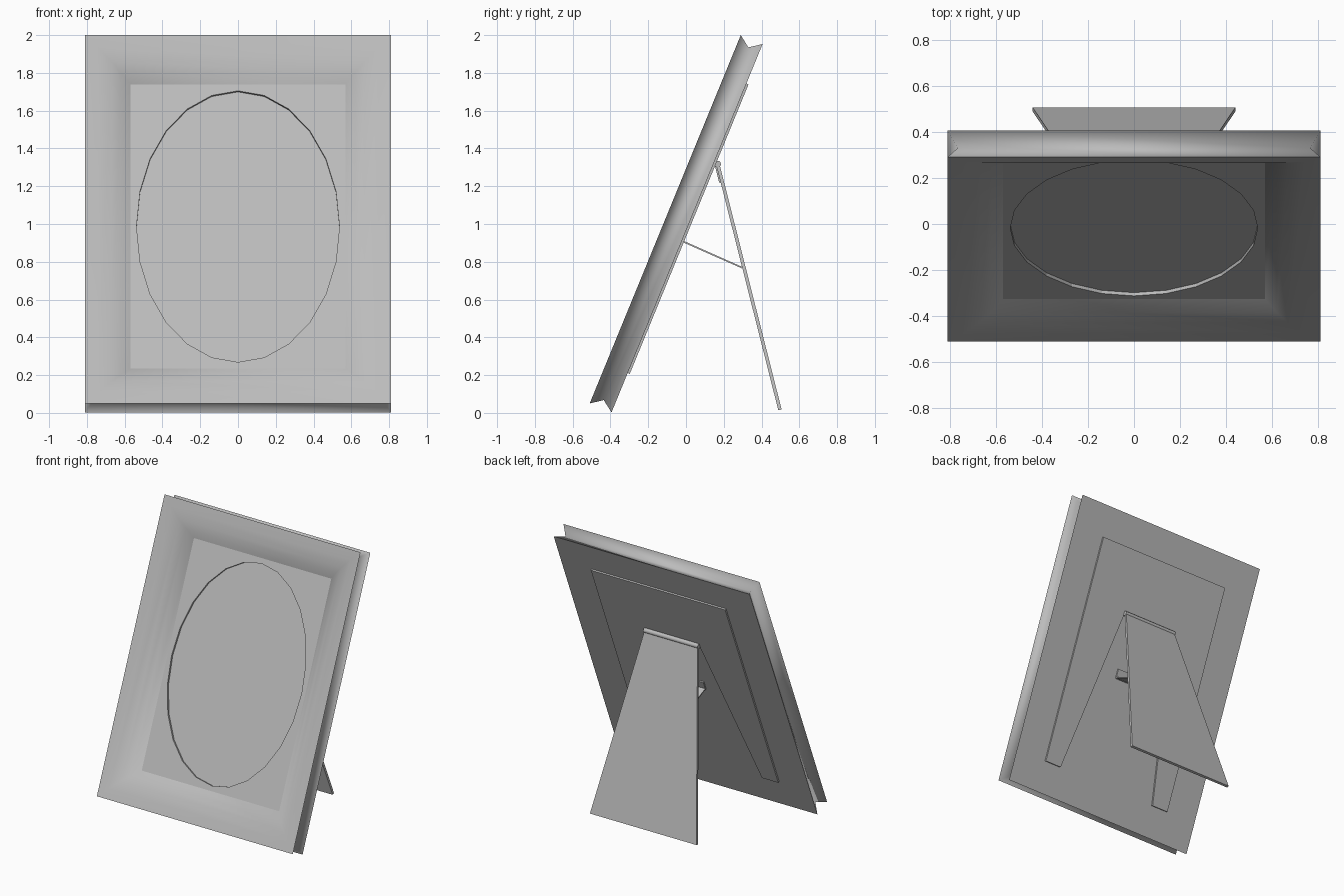
import bpy, bmesh
from math import radians, sin, cos, pi
from mathutils import Matrix

cube = bpy.data.objects.get("Cube")
if cube:
    bpy.data.objects.remove(cube, do_unlink=True)

grey = bpy.data.materials.new("plain grey")
grey.use_nodes = True
grey.diffuse_color = (0.5, 0.5, 0.5, 1)
grey.node_tree.nodes["Principled BSDF"].inputs["Base Color"].default_value = grey.diffuse_color


def placed(y, z, tilt):
    """Local Y runs along the tilted part, local Z is its face normal."""
    return Matrix.Translation((0, y, z)) @ Matrix.Rotation(radians(tilt), 4, 'X')


def finish(name, bm, matrix, smooth=None):
    bmesh.ops.transform(bm, matrix=matrix, verts=bm.verts)
    mesh = bpy.data.meshes.new(name)
    bm.to_mesh(mesh)
    bm.free()
    mesh.materials.append(grey)
    obj = bpy.data.objects.new(name, mesh)
    bpy.context.collection.objects.link(obj)
    if smooth:
        bpy.ops.object.select_all(action='DESELECT')
        obj.select_set(True)
        bpy.context.view_layer.objects.active = obj
        bpy.ops.object.shade_smooth_by_angle(angle=radians(smooth))
    return obj


def prism(name, outline, z0, z1, matrix):
    bm = bmesh.new()
    face = bm.faces.new([bm.verts.new((x, y, z0)) for x, y in outline])
    side = bmesh.ops.extrude_face_region(bm, geom=[face])
    moved = [g for g in side["geom"] if isinstance(g, bmesh.types.BMVert)]
    bmesh.ops.translate(bm, verts=moved, vec=(0, 0, z1 - z0))
    bmesh.ops.recalc_face_normals(bm, faces=bm.faces)
    return finish(name, bm, matrix)


def rect(w, y0, y1):
    return [(-w, y0), (w, y0), (w, y1), (-w, y1)]


def ring(bm, points, z):
    return [bm.verts.new((x, y, z)) for x, y in points]


def bridge(bm, a, b):
    for i in range(len(a)):
        j = (i + 1) % len(a)
        bm.faces.new((a[i], a[j], b[j], b[i]))


W, H = 0.81, 1.054
BORDER, BACK = 0.242, -0.125
lean = placed(-0.11, 1.025, 67.7)

# Moulded border with a V groove around its outer edge and a flat back
profile = [(BORDER, -0.1), (0.19, -0.058), (0.14, -0.03), (0.07, -0.008),
           (0, 0), (0.045, -0.062), (0, BACK)]
bm = bmesh.new()
loops = [ring(bm, rect(W - i, i - H, H - i), z) for i, z in profile]
for a, b in zip(loops, loops[1:]):
    bridge(bm, a, b)
bm.faces.new(loops[-1])
bmesh.ops.recalc_face_normals(bm, faces=bm.faces)
finish("frame_border", bm, lean, smooth=80)

# Mat with a sunken oval
bm = bmesh.new()
SIDES = 24
oval = [(0.537 * sin(2 * pi * k / SIDES), 0.776 * cos(2 * pi * k / SIDES)) for k in range(SIDES)]
outer = ring(bm, rect(W - BORDER, BORDER - H, H - BORDER), -0.1)
rim = ring(bm, oval, -0.1)
edges = [bm.edges.new((l[i - 1], l[i])) for l in (outer, rim) for i in range(len(l))]
bmesh.ops.triangle_fill(bm, edges=edges, use_beauty=True, normal=(0, 0, 1))
floor = ring(bm, oval, -0.115)
bridge(bm, rim, floor)
bm.faces.new(floor)
bmesh.ops.recalc_face_normals(bm, faces=bm.faces)
if max(bm.faces, key=lambda f: f.calc_area()).normal.z < 0:
    bmesh.ops.reverse_faces(bm, faces=bm.faces)
finish("oval_mat", bm, lean)

# Back plate, cut out where the stand folds in
half = [(0.555, 0.828), (0.555, -0.828), (0.42, -0.828), (0.22, 0.37)]
plate = half + [(-x, y) for x, y in reversed(half)]
prism("back_plate", plate, BACK - 0.012, BACK + 0.002, lean)

# Folding stand, hinged at its top
stand = placed(0.17, 1.31, 104.2)
LENGTH = 1.335
prism("stand", [(-0.44, -LENGTH), (0.44, -LENGTH), (0.22, 0), (-0.22, 0)], -0.009, 0.009, stand)
prism("hinge_leaf", rect(0.2, -0.09, 0), 0.009, 0.017, stand)
bm = bmesh.new()
bmesh.ops.create_cone(bm, cap_ends=True, segments=12, radius1=0.018, radius2=0.018, depth=0.45)
finish("hinge_roll", bm, Matrix.Translation((0, 0.167, 1.317)) @ Matrix.Rotation(pi / 2, 4, 'Y'), smooth=40)

# Strap holding the stand open, with its fixing tab
prism("strap", rect(0.15, 0, 0.345), -0.004, 0.004, placed(-0.017, 0.908, -23.9))
prism("strap_tab", rect(0.15, -0.08, -0.01), BACK - 0.009, BACK + 0.001, lean)
